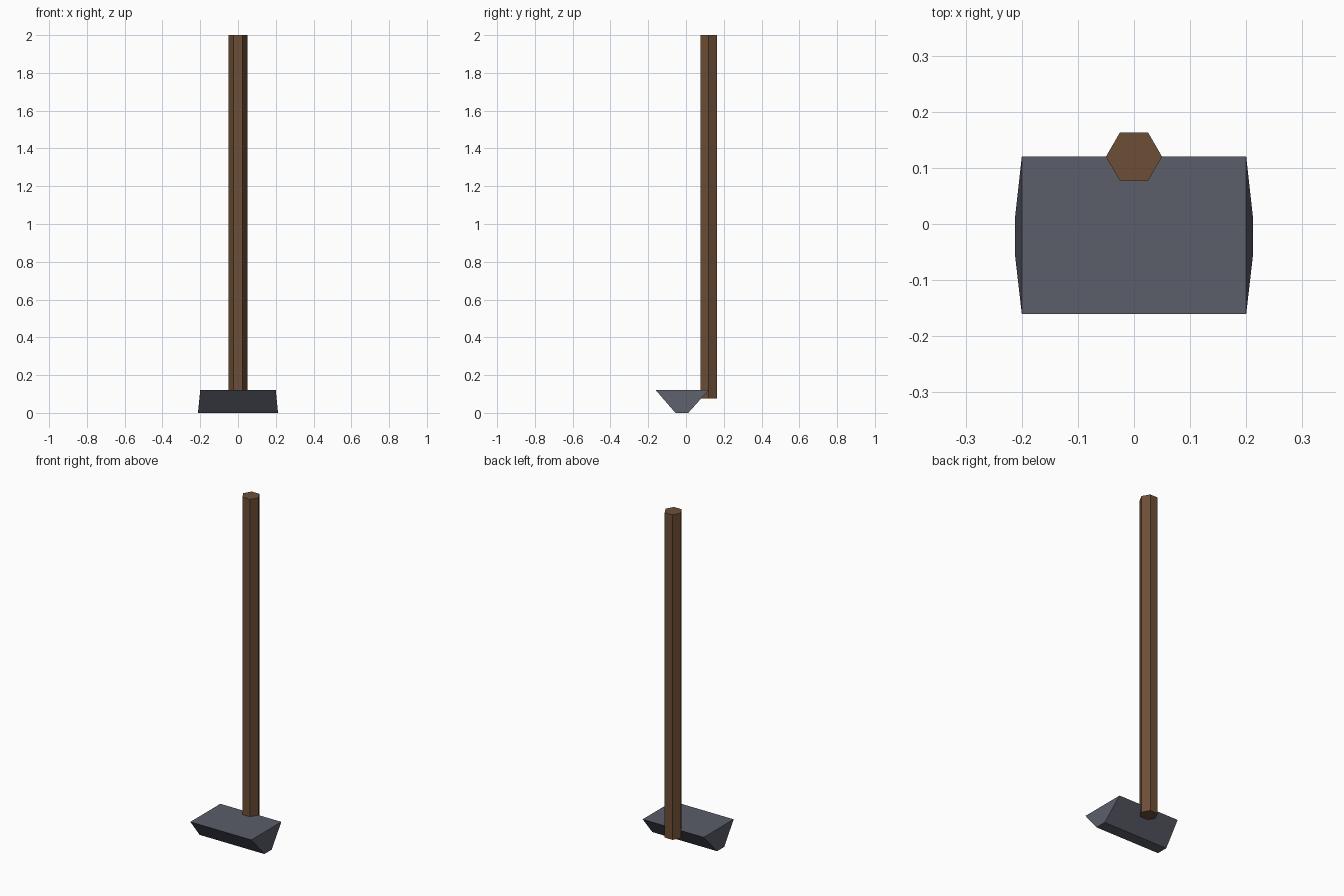
import bpy, bmesh
from mathutils import Matrix

if "Cube" in bpy.data.objects:
    bpy.data.objects.remove(bpy.data.objects["Cube"])


def material(name, rgb):
    m = bpy.data.materials.new(name)
    m.diffuse_color = (*rgb, 1)
    m.use_nodes = True
    m.node_tree.nodes["Principled BSDF"].inputs["Base Color"].default_value = m.diffuse_color
    return m


def add_object(name, bm, mat):
    bmesh.ops.recalc_face_normals(bm, faces=bm.faces)
    me = bpy.data.meshes.new(name)
    bm.to_mesh(me)
    bm.free()
    me.materials.append(mat)
    ob = bpy.data.objects.new(name, me)
    bpy.context.collection.objects.link(ob)
    return ob


wood = material("brown wood", (0.155, 0.078, 0.038))
iron = material("grey iron", (0.105, 0.112, 0.142))

# Handle: hexagonal shaft with corners pointing sideways
bottom, top = 0.075, 2.0
bm = bmesh.new()
bmesh.ops.create_cone(bm, cap_ends=True, segments=6, radius1=0.05, radius2=0.05,
                      depth=top - bottom, matrix=Matrix.Rotation(1.5707963, 4, 'Z'))
bmesh.ops.translate(bm, verts=bm.verts, vec=(0, 0.12, (top + bottom) / 2))
add_object("handle", bm, wood)

# Head: wedge block, wide on top and narrow (slightly longer) at the bottom
bm = bmesh.new()
bmesh.ops.create_cube(bm, size=2)
for v in bm.verts:
    x, y, z = v.co
    if z > 0:
        v.co = (0.2 * x, 0.12 if y > 0 else -0.16, 0.12)
    else:
        v.co = (0.212 * x, 0.012 if y > 0 else -0.056, 0)
add_object("head", bm, iron)
